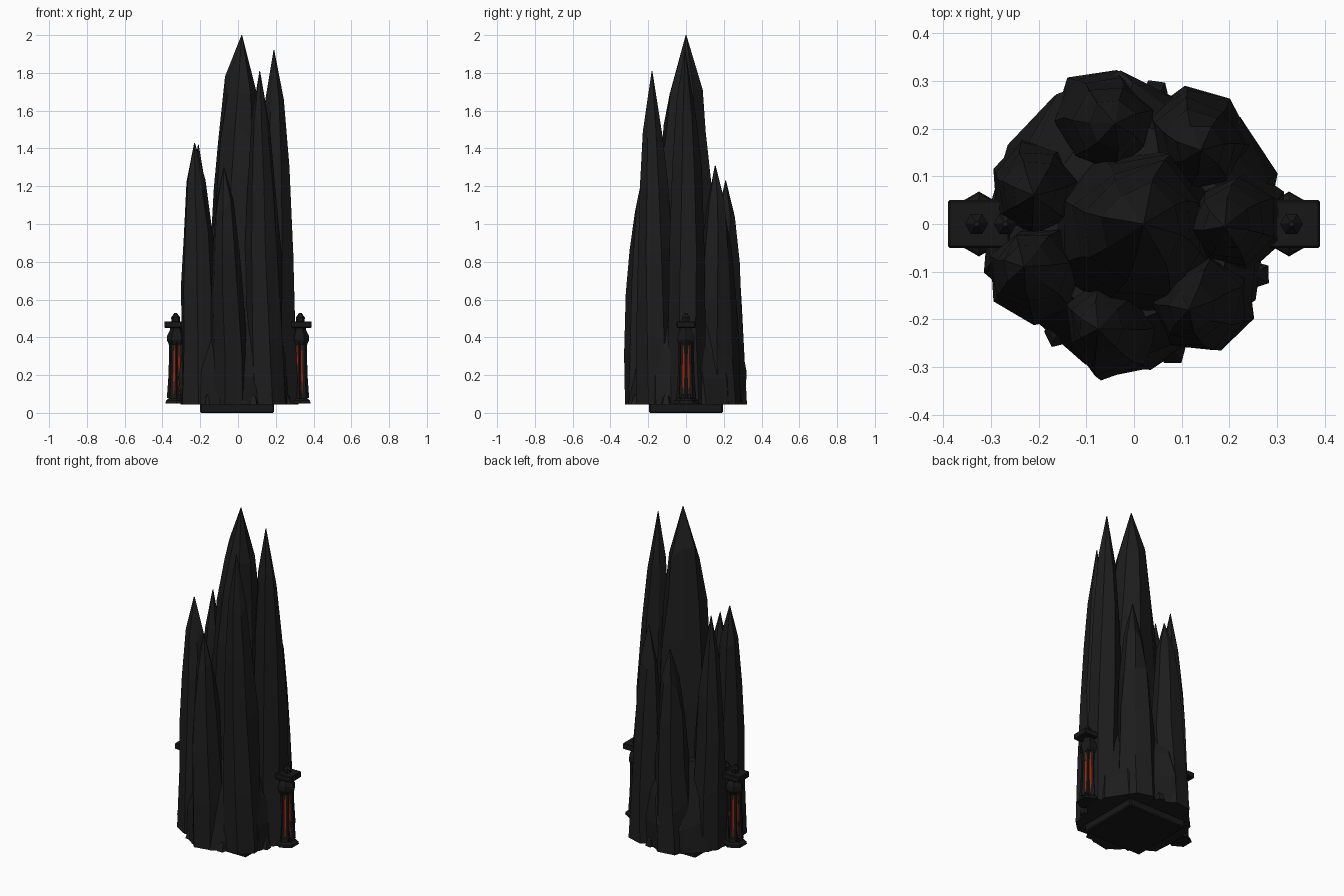
import bpy, bmesh, math, random
from mathutils import Vector

cube = bpy.data.objects.get("Cube")
if cube:
    bpy.data.objects.remove(cube, do_unlink=True)
random.seed(7)


def material(name, colour):
    m = bpy.data.materials.new(name)
    m.use_nodes = True
    m.diffuse_color = (*colour, 1)
    node = next(n for n in m.node_tree.nodes if n.type == 'BSDF_PRINCIPLED')
    node.inputs["Base Color"].default_value = (*colour, 1)
    node.inputs["Roughness"].default_value = 0.9
    return m


ROCK = material("black rock", (0.012, 0.012, 0.012))
IRON = material("dark iron", (0.0085, 0.0085, 0.0085))
EMBER = material("ember red", (0.34, 0.016, 0.003))


def finish(name, bm, mat):
    bmesh.ops.recalc_face_normals(bm, faces=bm.faces)
    mesh = bpy.data.meshes.new(name)
    bm.to_mesh(mesh)
    bm.free()
    mesh.materials.append(mat)
    ob = bpy.data.objects.new(name, mesh)
    bpy.context.collection.objects.link(ob)
    return ob


def loft(name, rings, mat):
    """Skin a list of equal-sized point rings and cap both ends."""
    bm = bmesh.new()
    loops = [[bm.verts.new(p) for p in ring] for ring in rings]
    n = len(loops[0])
    for a, b in zip(loops, loops[1:]):
        for i in range(n):
            j = (i + 1) % n
            bm.faces.new((a[i], a[j], b[j], b[i]))
    bm.faces.new(loops[0][::-1])
    bm.faces.new(loops[-1])
    return finish(name, bm, mat)


def ring(centre, z, r, n, turn=0.0, jitter=None):
    jitter = jitter or [1] * n
    return [Vector((centre[0] + r * k * math.cos(turn + math.tau * i / n),
                    centre[1] + r * k * math.sin(turn + math.tau * i / n), z))
            for i, k in enumerate(jitter)]


def spire(name, base, tip, profile, sides=7):
    """Jagged leaning rock column: profile holds (height fraction, radius)."""
    base, tip = Vector(base), Vector(tip)
    turn = random.random()
    ridge = [random.uniform(0.9, 1.1) for _ in range(sides)]
    rings = []
    for t, r in profile:
        c = base.lerp(tip, t)
        jit = [k * random.uniform(0.93, 1.07) for k in ridge]
        pts = ring(c, c.z, r, sides, turn, jit)
        turn += random.uniform(-0.12, 0.12)
        if 0.1 < t < 0.95:
            for p in pts:
                p.z += random.uniform(-0.03, 0.03) * tip.z
        rings.append(pts)
    return loft(name, rings, ROCK)


def cylinder(name, centre, profile, sides, mat, turn=0.0):
    return loft(name, [ring(centre, z, r, sides, turn) for z, r in profile], mat)


def block(name, size, centre, mat, bevel):
    bm = bmesh.new()
    bmesh.ops.create_cube(bm, size=1)
    for v in bm.verts:
        v.co = Vector(a * s + c for a, s, c in zip(v.co, size, centre))
    bmesh.ops.bevel(bm, geom=bm.edges[:], offset=bevel, segments=1, affect='EDGES')
    return finish(name, bm, mat)


# Square foot under the rock
block("foot_plate", (0.39, 0.39, 0.05), (-0.005, 0, 0.025), IRON, 0.006)

# Tall middle spire
spire("central_spire", (0, -0.03, 0.045), (0.02, 0, 2.0),
      [(0, 0.2), (0.2, 0.19), (0.4, 0.17), (0.58, 0.148), (0.74, 0.12),
       (0.86, 0.088), (1, 0.002)], 8)

# Ring of seven outer spires, given by their tips
tips = [(0.19, -0.005, 1.92), (0.14, 0.155, 1.31), (-0.04, 0.21, 1.23),
        (-0.21, 0.06, 1.42), (-0.23, -0.09, 1.43), (-0.075, -0.22, 1.3),
        (0.115, -0.18, 1.81)]
outer = [(0, 0.11), (0.22, 0.1), (0.45, 0.092), (0.65, 0.075),
         (0.83, 0.05), (1, 0.002)]
for i, tip in enumerate(tips):
    a = math.tau * i / len(tips) + 0.06
    spire(f"outer_spire_{i + 1}", (0.218 * math.cos(a), 0.218 * math.sin(a), 0.045),
          tip, outer)

# Low rock filling the gaps between the spires, with a few small shards
spire("rock_skirt", (0, 0, 0.045), (0, 0, 0.55),
      [(0, 0.305), (0.3, 0.285), (0.6, 0.265), (1, 0.2)], 14)
for i in range(7):
    a = math.tau * (i + 0.5) / 7 + 0.06
    c, s = math.cos(a), math.sin(a)
    spire(f"base_shard_{i + 1}", (0.278 * c, 0.278 * s, 0.045),
          (0.27 * c, 0.27 * s, 0.11), [(0, 0.032), (0.6, 0.022), (1, 0.002)], 5)


# Lantern on each side: ember core, iron bars, cap, slab and finials
def lantern(side, sx):
    c = (sx * 0.325, 0)
    cylinder(f"{side}_lantern_base", c,
             [(0.05, 0.068), (0.065, 0.065), (0.075, 0.05), (0.1, 0.043)],
             6, IRON, math.pi / 6)
    cylinder(f"{side}_ember_core", c, [(0.08, 0.037), (0.38, 0.03)], 8, EMBER)
    # Bars swell at both ends, leaving tapered slits of ember between them
    for k in range(8):
        a = math.tau * k / 8
        rings = [ring((c[0] + d * math.cos(a), d * math.sin(a)), z, r, 4, a)
                 for z, d, r in ((0.08, 0.037, 0.0145), (0.18, 0.035, 0.0093),
                                 (0.29, 0.032, 0.0083), (0.38, 0.03, 0.0118))]
        loft(f"{side}_lantern_bar_{k + 1}", rings, IRON)
    cylinder(f"{side}_lantern_cap", c,
             [(0.36, 0.04), (0.385, 0.052), (0.41, 0.05), (0.44, 0.034),
              (0.455, 0.034)], 6, IRON)
    block(f"{side}_lantern_slab", (0.13, 0.1, 0.035), (sx * 0.325, 0, 0.467), IRON, 0.004)
    for name, x in (("outer", 0.33), ("inner", 0.27)):
        cylinder(f"{side}_{name}_finial", (sx * x, 0),
                 [(0.48, 0.022), (0.505, 0.024), (0.53, 0.006)], 6, IRON)


lantern("left", 1)
lantern("right", -1)
